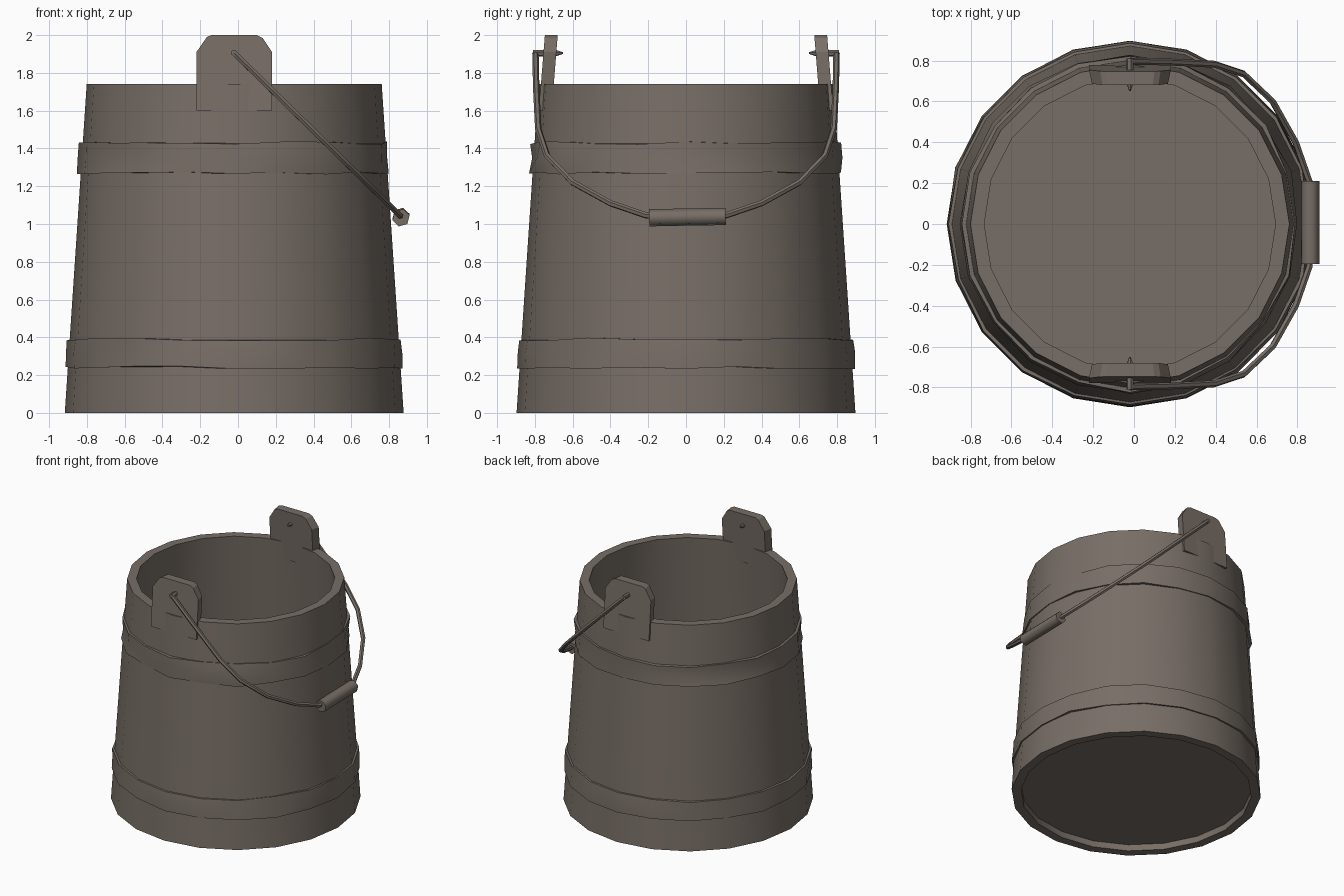
import bpy, bmesh, math, random
from mathutils import Vector

if "Cube" in bpy.data.objects:
    bpy.data.objects.remove(bpy.data.objects["Cube"])

random.seed(4)
CX = -0.02          # bucket axis
N = 20              # sides round the bucket
wood = bpy.data.materials.new("grey_brown_wood")
wood.diffuse_color = (0.185, 0.155, 0.132, 1)
wood.use_nodes = True
wood.node_tree.nodes["Principled BSDF"].inputs["Base Color"].default_value = wood.diffuse_color


def finish(name, bm, angle=35):
    bmesh.ops.recalc_face_normals(bm, faces=bm.faces)
    me = bpy.data.meshes.new(name)
    bm.to_mesh(me)
    bm.free()
    me.materials.append(wood)
    ob = bpy.data.objects.new(name, me)
    bpy.context.collection.objects.link(ob)
    bpy.ops.object.select_all(action='DESELECT')
    ob.select_set(True)
    bpy.context.view_layer.objects.active = ob
    bpy.ops.object.shade_smooth_by_angle(angle=math.radians(angle))
    return ob


def wall(z):
    return 0.897 - 0.116 * z / 1.74


def lathe(name, profile, closed, wobble=None):
    """Revolve an (r, z) profile round the bucket axis."""
    bm = bmesh.new()
    rings = []
    for i in range(N):
        a = 2 * math.pi * i / N
        ring = []
        for j, (r, z) in enumerate(profile):
            if wobble:
                dr, dz = wobble(j)
                r, z = r + dr, z + dz
            ring.append(bm.verts.new((CX + r * math.cos(a), r * math.sin(a), z)))
        rings.append(ring)
    m = len(profile)
    for i in range(N):
        p, q = rings[i], rings[(i + 1) % N]
        for j in range(m if closed else m - 1):
            k = (j + 1) % m
            bm.faces.new((p[j], q[j], q[k], p[k]))
    if not closed:      # cap both ends
        bm.faces.new([r[0] for r in rings])
        bm.faces.new([r[-1] for r in rings])
    return finish(name, bm)


# Tapered wall with recessed base and inner floor
T = 0.068
lathe("bucket_wall", [(wall(0) - T, 0.05), (wall(0) - T, 0), (wall(0), 0),
                      (wall(1.74), 1.74), (wall(1.74) - T, 1.74),
                      (wall(0.12) - T, 0.12)], False)


# Slightly battered hoops
def hoop(name, z0, z1, lo, hi):
    def wobble(j):
        if j in (0, 4):
            return 0, 0
        return random.uniform(lo, hi), random.uniform(-0.008, 0.008)
    zm = (z0 + z1) / 2
    lathe(name, [(wall(z0) - 0.02, z0), (wall(z0) + 0.012, z0),
                 (wall(zm) + 0.014, zm), (wall(z1) + 0.012, z1),
                 (wall(z1) - 0.02, z1)], True, wobble)


hoop("lower_hoop", 0.24, 0.39, -0.003, 0.006)
hoop("upper_hoop", 1.27, 1.43, -0.012, 0.012)


def tube(bm, pts, radii, sides):
    """Sweep a round section along a path, capped at both ends."""
    rings = []
    for i, p in enumerate(pts):
        t = (pts[min(i + 1, len(pts) - 1)] - pts[max(i - 1, 0)]).normalized()
        u = t.cross(Vector((0.7, 0.02, 0.72))).normalized()
        v = t.cross(u)
        rings.append([bm.verts.new(p + radii[i] * (math.cos(a) * u + math.sin(a) * v))
                      for a in (2 * math.pi * k / sides for k in range(sides))])
    for p, q in zip(rings, rings[1:]):
        for k in range(sides):
            l = (k + 1) % sides
            bm.faces.new((p[k], p[l], q[l], q[k]))
    bm.faces.new(rings[0])
    bm.faces.new(rings[-1])


# Ears: raised staves that lean with the wall, and their pivot pins
outline = [(-0.20, 1.60), (-0.20, 1.91), (-0.145, 1.99), (-0.12, 2.0),
           (0.12, 2.0), (0.15, 1.985), (0.20, 1.91), (0.20, 1.60)]
for side, s in (("front", -1), ("back", 1)):
    bm = bmesh.new()
    outer, inner = [], []
    for x, z in outline:
        y = 0.768 - (z - 1.74) * 0.08
        outer.append(bm.verts.new((CX + x, s * y, z)))
        inner.append(bm.verts.new((CX + x * 0.93, s * (y - 0.068), z)))
    bm.faces.new(outer)
    bm.faces.new(inner)
    for i in range(len(outline)):
        j = (i + 1) % len(outline)
        bm.faces.new((outer[i], outer[j], inner[j], inner[i]))
    finish(side + "_ear", bm, 20)

    bm = bmesh.new()
    tube(bm, [Vector((CX, s * y, 1.905)) for y in (0.81, 0.69, 0.65)],
         [0.018, 0.018, 0.004], 6)
    finish(side + "_pin", bm)

# Wire handle lying in a slanted plane, resting to the +x side
half = [(0.797, 1.905), (0.793, 1.72), (0.782, 1.50), (0.735, 1.36),
        (0.60, 1.22), (0.40, 1.11), (0.21, 1.045), (0.0, 1.035)]
path = [(-y, z) for y, z in half] + half[-2::-1]
pts = [Vector((CX + (1.905 - z) * 1.02, y, z)) for y, z in path]
bm = bmesh.new()
tube(bm, pts, [0.017] * len(pts), 6)
finish("wire_handle", bm, 50)

# Wooden grip
bm = bmesh.new()
tube(bm, [Vector((0.863, -0.195, 1.033)), Vector((0.863, 0.21, 1.04))], [0.047] * 2, 6)
finish("handle_grip", bm, 65)
